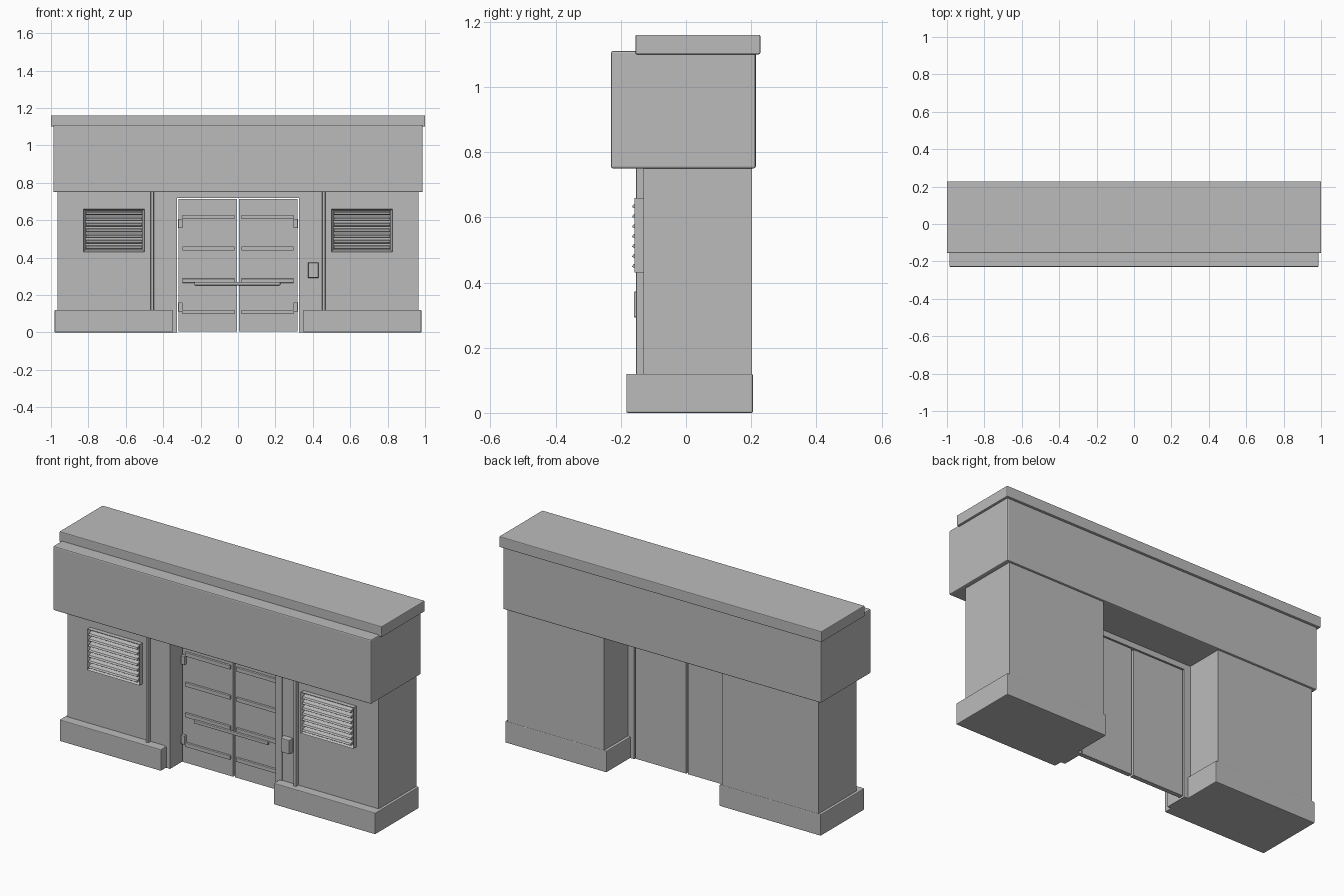
import bpy, bmesh

if "Cube" in bpy.data.objects:
    bpy.data.objects.remove(bpy.data.objects["Cube"], do_unlink=True)

grey = bpy.data.materials.new("concrete grey")
grey.use_nodes = True
COLOUR = (0.5, 0.5, 0.5, 1)
grey.diffuse_color = COLOUR
grey.node_tree.nodes["Principled BSDF"].inputs["Base Color"].default_value = COLOUR


def make(name, bm):
    mesh = bpy.data.meshes.new(name)
    bmesh.ops.recalc_face_normals(bm, faces=bm.faces)
    bm.to_mesh(mesh)
    bm.free()
    mesh.materials.append(grey)
    ob = bpy.data.objects.new(name, mesh)
    bpy.context.collection.objects.link(ob)
    return ob


def box(name, x, y, z, bevel=0.0, taper=1.0):
    """Box from (min, max) ranges; taper shrinks the front face."""
    bm = bmesh.new()
    bmesh.ops.create_cube(bm, size=1)
    for v in bm.verts:
        k = taper if v.co.y < 0 else 1
        v.co = [(a + b) / 2 + c * s * (b - a)
                for (a, b), c, s in zip((x, y, z), v.co, (k, 1, k))]
    ob = make(name, bm)
    if bevel:
        mod = ob.modifiers.new("bevel", "BEVEL")
        mod.width = bevel
        mod.segments = 2
    return ob


def span(side, a, b):
    return tuple(sorted((side * a, side * b)))


def slat(name, x, z):
    """Tilted louvre blade swept along x."""
    bm = bmesh.new()
    profile = [(-0.135, z + 0.012), (-0.16, z + 0.004),
               (-0.166, z - 0.004), (-0.16, z - 0.008), (-0.135, z)]
    face = bm.faces.new([bm.verts.new((x[0], y, h)) for y, h in profile])
    new = bmesh.ops.extrude_face_region(bm, geom=[face])["geom"]
    bmesh.ops.translate(bm, vec=(x[1] - x[0], 0, 0),
                        verts=[v for v in new if isinstance(v, bmesh.types.BMVert)])
    return make(name, bm)


def vent_frame(name, x, z, rim):
    """Rectangular surround with a sunken back."""
    bm = bmesh.new()
    bmesh.ops.create_cube(bm, size=1)
    for v in bm.verts:
        v.co = [(a + b) / 2 + c * (b - a)
                for (a, b), c in zip((x, (-0.158, -0.12), z), v.co)]
    bm.normal_update()
    front = [f for f in bm.faces if f.normal.y < -0.9]
    bmesh.ops.inset_region(bm, faces=front, thickness=rim)
    bmesh.ops.translate(bm, vec=(0, 0.02, 0), verts=front[0].verts)
    return make(name, bm)


# Roof and overhanging fascia
box("roof_slab", (-1, 1), (-0.155, 0.228), (1.10, 1.16), 0.004)
box("fascia_band", (-0.987, 0.987), (-0.23, 0.214), (0.75, 1.11), 0.006)

# Door frame head
box("frame_head", (-0.366, 0.366), (-0.135, -0.008), (0.719, 0.752))

for side, tag in ((1, "left"), (-1, "right")):
    # Wall piers, plinths and door posts
    box(f"{tag}_wall", span(side, 0.366, 0.965), (-0.131, 0.203), (0.05, 0.76))
    box(f"{tag}_plinth", span(side, 0.35, 0.98), (-0.183, 0.205), (0, 0.12), 0.004)
    box(f"{tag}_door_post", span(side, 0.327, 0.368), (-0.135, -0.008), (0, 0.752))
    box(f"{tag}_wall_strip", span(side, 0.45, 0.467), (-0.153, -0.12), (0.1, 0.76), 0.004)

    # Louvred vent
    vent_frame(f"{tag}_vent_frame", span(side, 0.5, 0.826), (0.43, 0.66), 0.015)
    for i in range(7):
        slat(f"{tag}_vent_slat_{i + 1}", span(side, 0.513, 0.813), 0.453 + 0.0305 * i)

    # Door leaf with cross rails and hinges
    box(f"{tag}_door", span(side, 0.006, 0.319), (-0.035, -0.01), (0.004, 0.713))
    for i, z in enumerate((0.11, 0.276, 0.448, 0.617)):
        box(f"{tag}_door_rail_{i + 1}", span(side, 0.018, 0.298),
            (-0.047, -0.03), (z - 0.011, z + 0.011), 0.002)
    for i, z in enumerate((0.136, 0.582)):
        box(f"{tag}_hinge_{i + 1}", span(side, 0.296, 0.32),
            (-0.052, -0.03), (z - 0.025, z + 0.025), 0.003)

# Bar across both doors and wall-mounted entry reader
box("push_bar", (-0.233, 0.226), (-0.06, -0.045), (0.252, 0.269), 0.003)
box("entry_reader", (0.374, 0.432), (-0.16, -0.125), (0.29, 0.375), 0.003, 0.92)
